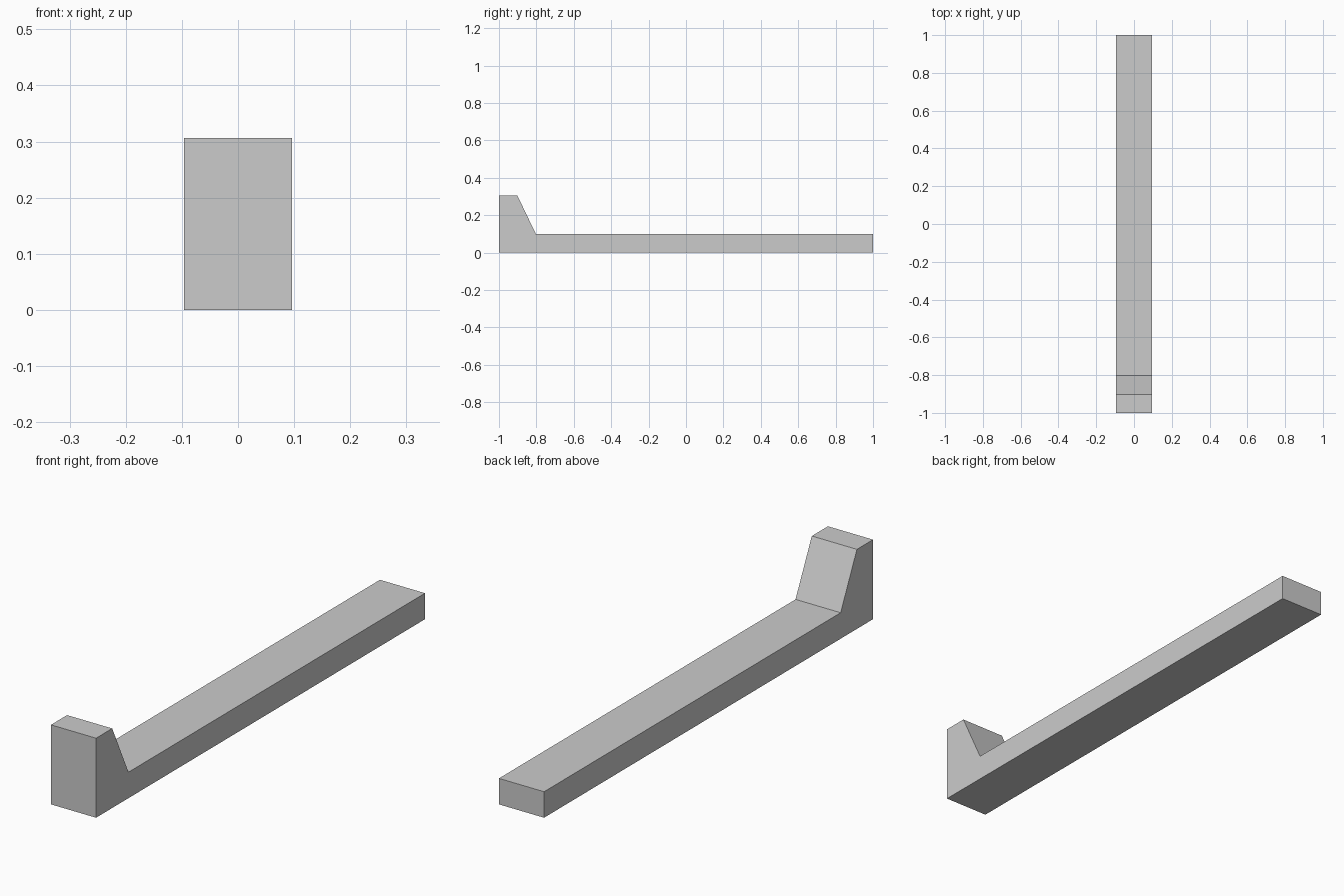
import bpy
import bmesh
from mathutils import Vector

if "Cube" in bpy.data.objects:
    bpy.data.objects.remove(bpy.data.objects["Cube"])

HALF_WIDTH = 0.096

# Side profile (y, z): flat bar with a sloped upright stop at the front
PROFILE = [(-1, 0), (1, 0), (1, 0.1), (-0.803, 0.1), (-0.902, 0.306), (-1, 0.306)]


def extrude_profile(name, profile, half_width):
    """Extrude a y-z outline symmetrically along x."""
    bm = bmesh.new()
    face = bm.faces.new([bm.verts.new((-half_width, y, z)) for y, z in profile])
    result = bmesh.ops.extrude_face_region(bm, geom=[face])
    verts = [g for g in result["geom"] if isinstance(g, bmesh.types.BMVert)]
    bmesh.ops.translate(bm, verts=verts, vec=Vector((2 * half_width, 0, 0)))
    bmesh.ops.recalc_face_normals(bm, faces=bm.faces)
    mesh = bpy.data.meshes.new(name)
    bm.to_mesh(mesh)
    bm.free()
    obj = bpy.data.objects.new(name, mesh)
    bpy.context.collection.objects.link(obj)
    return obj


# Single solid bar with raised end
extrude_profile("bar_with_raised_end", PROFILE, HALF_WIDTH)
